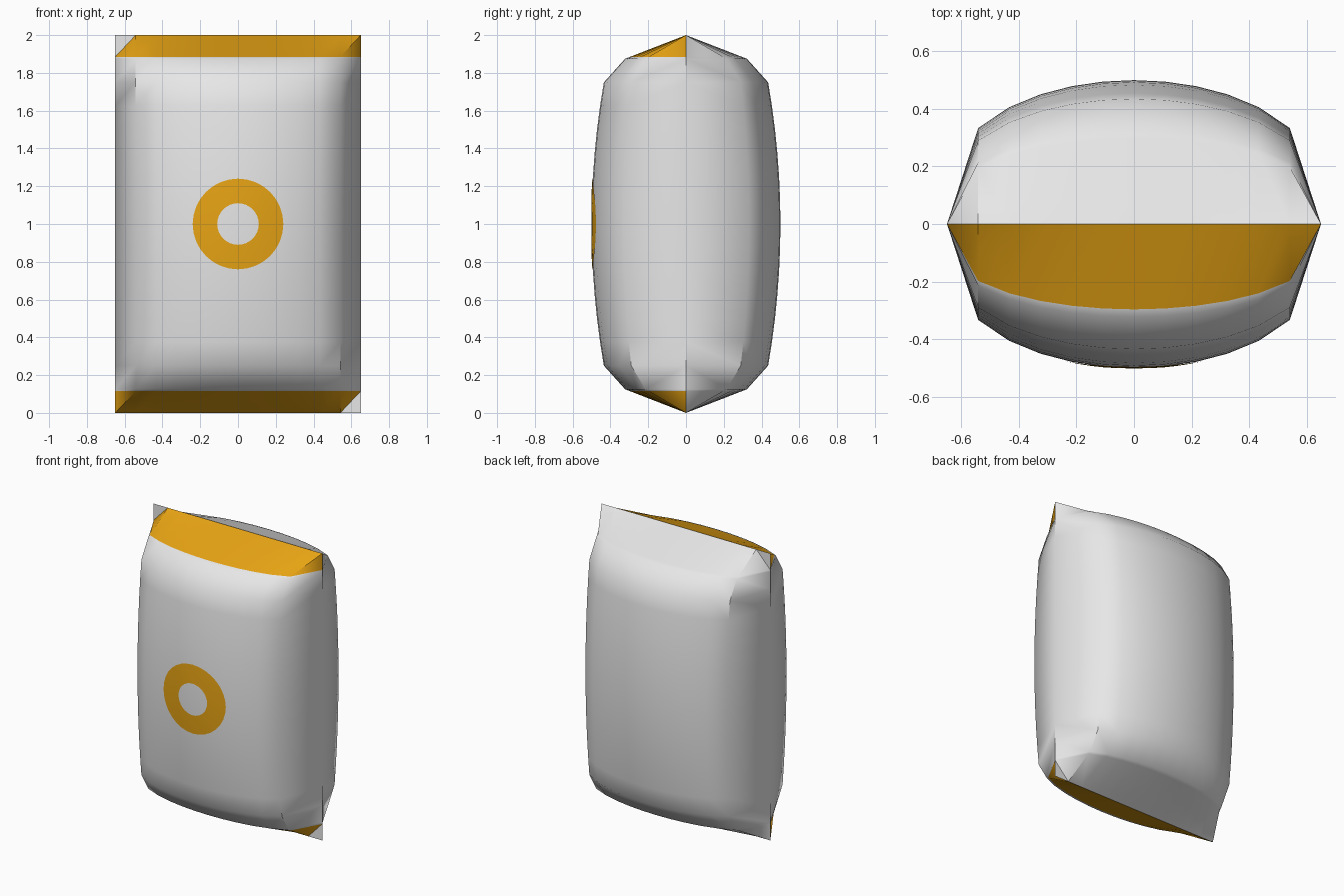
import bpy, bmesh, math

if "Cube" in bpy.data.objects:
    bpy.data.objects.remove(bpy.data.objects["Cube"])

W, H, D = 0.65, 2.0, 0.5
COLS = 12


def material(name, rgb):
    m = bpy.data.materials.new(name)
    m.diffuse_color = (*rgb, 1)
    m.use_nodes = True
    m.node_tree.nodes["Principled BSDF"].inputs["Base Color"].default_value = m.diffuse_color
    return m


white = material("white_wrapper", (0.8, 0.8, 0.8))
orange = material("orange_print", (0.8, 0.37, 0.007))


def puff(x, z):
    """Half thickness of the stuffed packet at x, z."""
    e = min(z, H - z)
    if e < 0.125:
        v = 0.645 * e / 0.125
    elif e < 0.25:
        v = 0.645 + 0.225 * (e - 0.125) / 0.125
    else:
        v = 1 - 0.13 * ((1 - e) / 0.75) ** 2
    s = max(0.0, math.cos(math.pi * x / (2 * W)))
    return D * v * (s ** 0.3 if s > 1e-6 else 0)


def finish(bm, name, mats, angle):
    me = bpy.data.meshes.new(name)
    bm.to_mesh(me)
    bm.free()
    for m in mats:
        me.materials.append(m)
    ob = bpy.data.objects.new(name, me)
    bpy.context.collection.objects.link(ob)
    bpy.ops.object.select_all(action='DESELECT')
    ob.select_set(True)
    bpy.context.view_layer.objects.active = ob
    bpy.ops.object.shade_smooth_by_angle(angle=math.radians(angle))
    return ob


# Packet: two puffed sheets joined along the flat seams
low = [0, 0.115, 0.125]
rows = low + [i * 0.125 for i in range(2, 15)] + [H - z for z in reversed(low)]
bm = bmesh.new()
for side in (-1, 1):
    g = [[bm.verts.new((-W + 2 * W * i / COLS, side * puff(-W + 2 * W * i / COLS, z), z))
          for i in range(COLS + 1)] for z in rows]
    for j in range(len(rows) - 1):
        for i in range(COLS):
            a, b, c, d = g[j][i], g[j][i + 1], g[j + 1][i + 1], g[j + 1][i]
            for tri in ((a, b, c), (a, c, d)):
                # the two flat corner tabs belong to the back sheet only
                if side < 0 and all(abs(v.co.y) < 1e-5 for v in tri):
                    continue
                f = bm.faces.new(tri if side < 0 else tri[::-1])
                # printed bands at the front top and bottom
                f.material_index = int(side < 0 and j in (0, len(rows) - 2))
bmesh.ops.remove_doubles(bm, verts=bm.verts, dist=1e-5)
finish(bm, "packet", [white, orange], 40)

# Printed ring following the front surface
bm = bmesh.new()
N, RADII = 32, (0.11, 0.153, 0.197, 0.24)
loops = []
for r in RADII:
    loop = []
    for k in range(N):
        t = 2 * math.pi * k / N
        x, z = r * math.cos(t), 1 + r * math.sin(t)
        loop.append(bm.verts.new((x, -puff(x, z) - 0.003, z)))
    loops.append(loop)
for p, q in zip(loops, loops[1:]):
    for k in range(N):
        n = (k + 1) % N
        bm.faces.new((p[k], q[k], q[n], p[n]))
finish(bm, "front_ring", [orange], 40)
